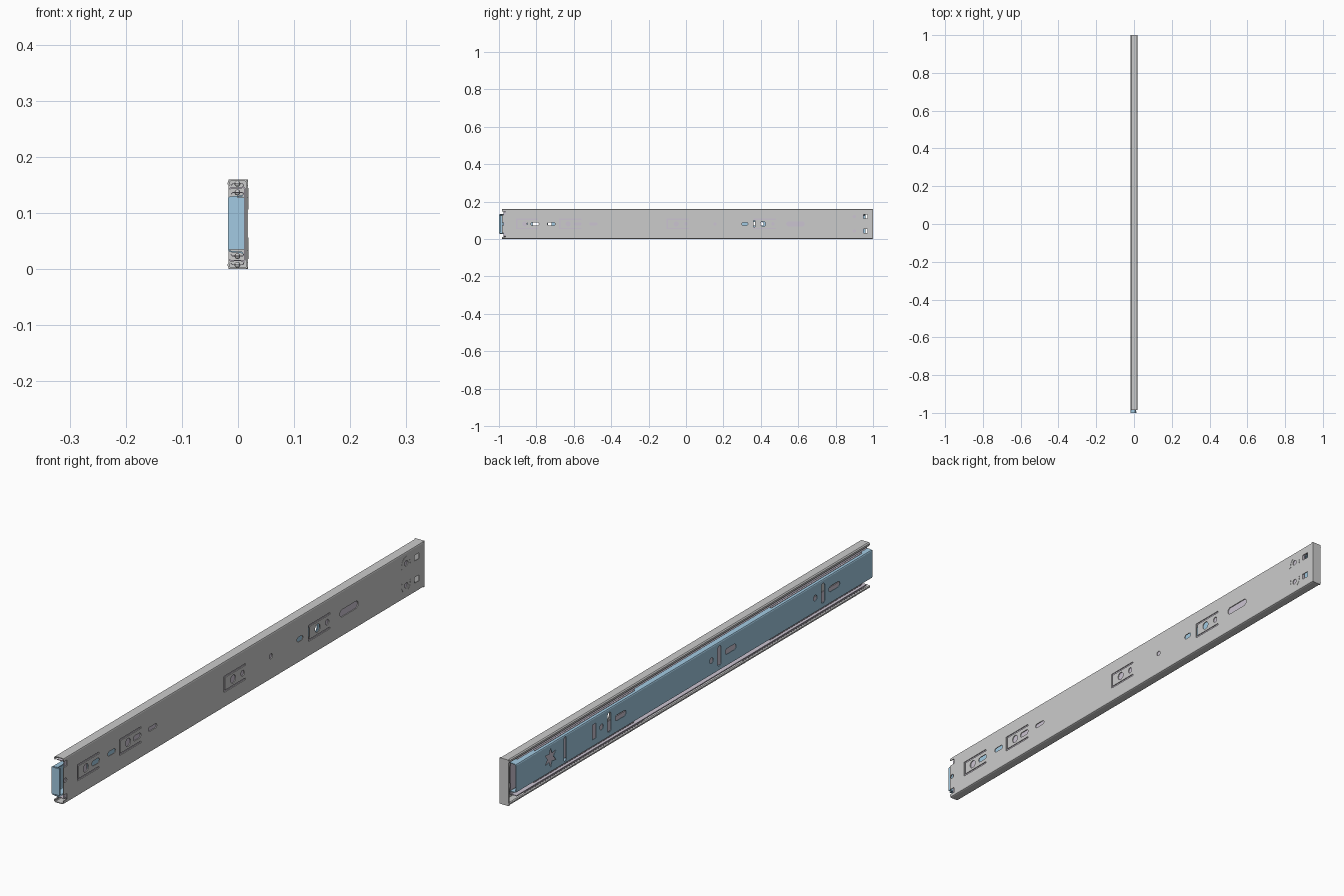
import bpy, bmesh
from math import sin, cos, pi
from mathutils import Vector

if "Cube" in bpy.data.objects:
    bpy.data.objects.remove(bpy.data.objects["Cube"])

MID = 0.081


def material(name, rgb):
    m = bpy.data.materials.new(name)
    m.diffuse_color = (*rgb, 1)
    m.use_nodes = True
    m.node_tree.nodes["Principled BSDF"].inputs["Base Color"].default_value = m.diffuse_color
    return m


BLUE = material("blue", (0.36, 0.59, 0.76))
MAUVE = material("mauve", (0.60, 0.55, 0.64))


def make(name, bm, mat=None, smooth=None):
    bmesh.ops.recalc_face_normals(bm, faces=bm.faces)
    me = bpy.data.meshes.new(name)
    bm.to_mesh(me)
    bm.free()
    ob = bpy.data.objects.new(name, me)
    bpy.context.collection.objects.link(ob)
    if mat:
        me.materials.append(mat)
    if smooth:
        bpy.context.view_layer.objects.active = ob
        bpy.ops.object.select_all(action='DESELECT')
        ob.select_set(True)
        bpy.ops.object.shade_smooth_by_angle(angle=smooth)
    return ob


def prism(bm, pts, axis, a, b):
    """Extrude a 2D outline along 'x' (points are y,z) or 'y' (points are x,z)."""
    place = (lambda p, t: (t, p[0], p[1])) if axis == 'x' else (lambda p, t: (p[0], t, p[1]))
    lo = [bm.verts.new(place(p, a)) for p in pts]
    hi = [bm.verts.new(place(p, b)) for p in pts]
    n = len(pts)
    bm.faces.new(lo)
    bm.faces.new(hi[::-1])
    for i in range(n):
        bm.faces.new((lo[i], hi[i], hi[(i + 1) % n], lo[(i + 1) % n]))


def thicken(line, t):
    """Closed outline of a sheet of thickness t around an open polyline."""
    line = [Vector(p) for p in line]
    left, right = [], []
    for i, p in enumerate(line):
        d0 = (p - line[max(i - 1, 0)]).normalized()
        d1 = (line[min(i + 1, len(line) - 1)] - p).normalized()
        d0, d1 = (d0 if i else d1), (d1 if i < len(line) - 1 else d0)
        n0, n1 = Vector((-d0.y, d0.x)), Vector((-d1.y, d1.x))
        m = (n0 + n1) * (t / 2 / (1 + n0.dot(n1)))
        left.append(p + m)
        right.append(p - m)
    return left + right[::-1]


def mirrored(half):
    return half + [(x, 2 * 0.08 - z) for x, z in half[::-1]]


def box(y, z, w, h):
    return [(y - w/2, z - h/2), (y + w/2, z - h/2), (y + w/2, z + h/2), (y - w/2, z + h/2)]


def slot(y, w, h, z=MID):
    """Rounded slot, a circle when w == h, upright when h > w."""
    r, s = min(w, h) / 2, abs(w - h) / 2
    out = []
    for k in range(16):
        a = 2 * pi * (k + 0.5) / 16
        c, d = cos(a), sin(a)
        dy, dz = (s if c > 0 else -s, 0) if w >= h else (0, s if d > 0 else -s)
        out.append((y + dy + r * c, z + dz + r * d))
    return out


def tab_cut(y0, y1):
    """U-shaped slit that frees a mounting tab."""
    return thicken([(y1, MID + 0.025), (y0, MID + 0.025), (y0, MID - 0.025), (y1, MID - 0.025)], 0.006)


def punch(ob, shapes, x0, x1):
    bm = bmesh.new()
    for s in shapes:
        prism(bm, s, 'x', x0, x1)
    cutter = make("hole_cutter", bm)
    cutter.hide_render = True
    mod = ob.modifiers.new("holes", 'BOOLEAN')
    mod.operation, mod.solver, mod.object = 'DIFFERENCE', 'EXACT', cutter
    deps = bpy.context.evaluated_depsgraph_get()
    me = bpy.data.meshes.new_from_object(ob.evaluated_get(deps))
    ob.modifiers.clear()
    ob.data = me
    bpy.data.objects.remove(cutter)


# Outer rail: C section with curled lips
bm = bmesh.new()
outer = mirrored([(-0.0145, 0.149), (-0.0172, 0.152), (-0.0165, 0.156), (-0.0135, 0.1585),
                  (0.0125, 0.1585), (0.0155, 0.1572), (0.0165, 0.1545)])
prism(bm, thicken(outer, 0.003), 'y', -0.985, 1.0)
rail = make("outer_rail", bm)
holes = [tab_cut(-0.905, -0.79), tab_cut(-0.675, -0.56), tab_cut(-0.1, 0.015), tab_cut(0.365, 0.48),
         slot(-0.862, 0.028, 0.028), slot(-0.808, 0.042, 0.018),
         slot(-0.72, 0.042, 0.016), slot(-0.63, 0.028, 0.028), slot(-0.58, 0.042, 0.018),
         slot(-0.495, 0.046, 0.015), slot(-0.052, 0.028, 0.028), slot(0.0, 0.018, 0.02),
         slot(0.155, 0.018, 0.018), slot(0.315, 0.032, 0.017),
         slot(0.412, 0.028, 0.028), slot(0.465, 0.018, 0.02), slot(0.585, 0.1, 0.026),
         box(-0.977, 0.138, 0.024, 0.02), box(-0.977, 0.022, 0.024, 0.02), slot(-0.975, 0.016, 0.016)]
for z in (0.12, 0.043):
    holes += [slot(0.9, 0.018, 0.018, z), box(0.957, z, 0.026, 0.02)]
punch(rail, holes, 0.0135, 0.022)

# Closed rear end of the outer rail
bm = bmesh.new()
prism(bm, box(0.0005, 0.08, 0.035, 0.16), 'y', 0.994, 1.0)
make("rear_stop_plate", bm)

# Pressed ridges around the rear holes
bm = bmesh.new()
for z, s in ((0.115, 1), (0.048, -1)):
    arc = [(0.9 + 0.024 * cos(pi * (k - 1) / 10), z + s * 0.027 * sin(pi * (k - 1) / 10)) for k in range(13)]
    prism(bm, thicken(arc, 0.006), 'x', 0.0165, 0.0186)
make("rear_ridges", bm)

# Middle rail nested between the two ball rows
bm = bmesh.new()
middle = mirrored([(-0.0155, 0.1425), (-0.0125, 0.1455), (-0.006, 0.1445), (0.005, 0.1445),
                   (0.009, 0.1465), (0.012, 0.144)])
prism(bm, thicken(middle, 0.0025), 'y', -0.975, 0.95)
punch(make("middle_rail", bm, MAUVE),
      [box(-0.77, MID, 0.16, 0.034), box(0.36, MID, 0.14, 0.034)], 0.008, 0.016)

# Inner rail with bent front tab
bm = bmesh.new()
inner = mirrored([(0.0085, 0.1325), (0.006, 0.130), (-0.0125, 0.1285), (-0.0155, 0.1275), (-0.0168, 0.125)])
prism(bm, thicken(inner, 0.0025), 'y', -0.998, 0.96)
rail = make("inner_rail", bm, BLUE)
star = [(0.77 + r * cos(pi * k / 6 + pi / 2), MID + r * sin(pi * k / 6 + pi / 2))
        for k in range(12) for r in [0.034 if k % 2 == 0 else 0.016]]
holes = [star, slot(0.69, 0.012, 0.085), box(0.53, MID, 0.02, 0.052)]
for y in (0.49, -0.115, -0.685):
    holes += [slot(y, 0.02, 0.02), slot(y - 0.043, 0.02, 0.07), slot(y - 0.105, 0.06, 0.02)]
punch(rail, holes, -0.022, -0.013)
bm = bmesh.new()
prism(bm, box(-0.003, 0.0815, 0.03, 0.093), 'y', -1.0, -0.993)
make("inner_front_tab", bm, BLUE)

# Ball bearings and their cages, mirrored top and bottom
balls, cages = bmesh.new(), bmesh.new()
for side in (1, -1):
    for off, y0, y1 in ((0.0722, -0.96, -0.3), (0.0722, 0.25, 0.9), (0.0567, -0.95, -0.45), (0.0567, 0.3, 0.85)):
        z = 0.08 + side * off
        prism(cages, thicken([(-0.0125, z - side * 0.003), (-0.0095, z), (0.0085, z), (0.0105, z - side * 0.004)],
                             0.0015), 'y', y0, y1)
        for k in range(10):
            b = bmesh.ops.create_uvsphere(balls, u_segments=12, v_segments=8, radius=0.0052)
            bmesh.ops.translate(balls, verts=b['verts'],
                                vec=(-0.001, y0 + 0.01 + (y1 - y0 - 0.02) * k / 9, z))
make("ball_cages", cages, MAUVE)
make("bearing_balls", balls, None, 0.8)
